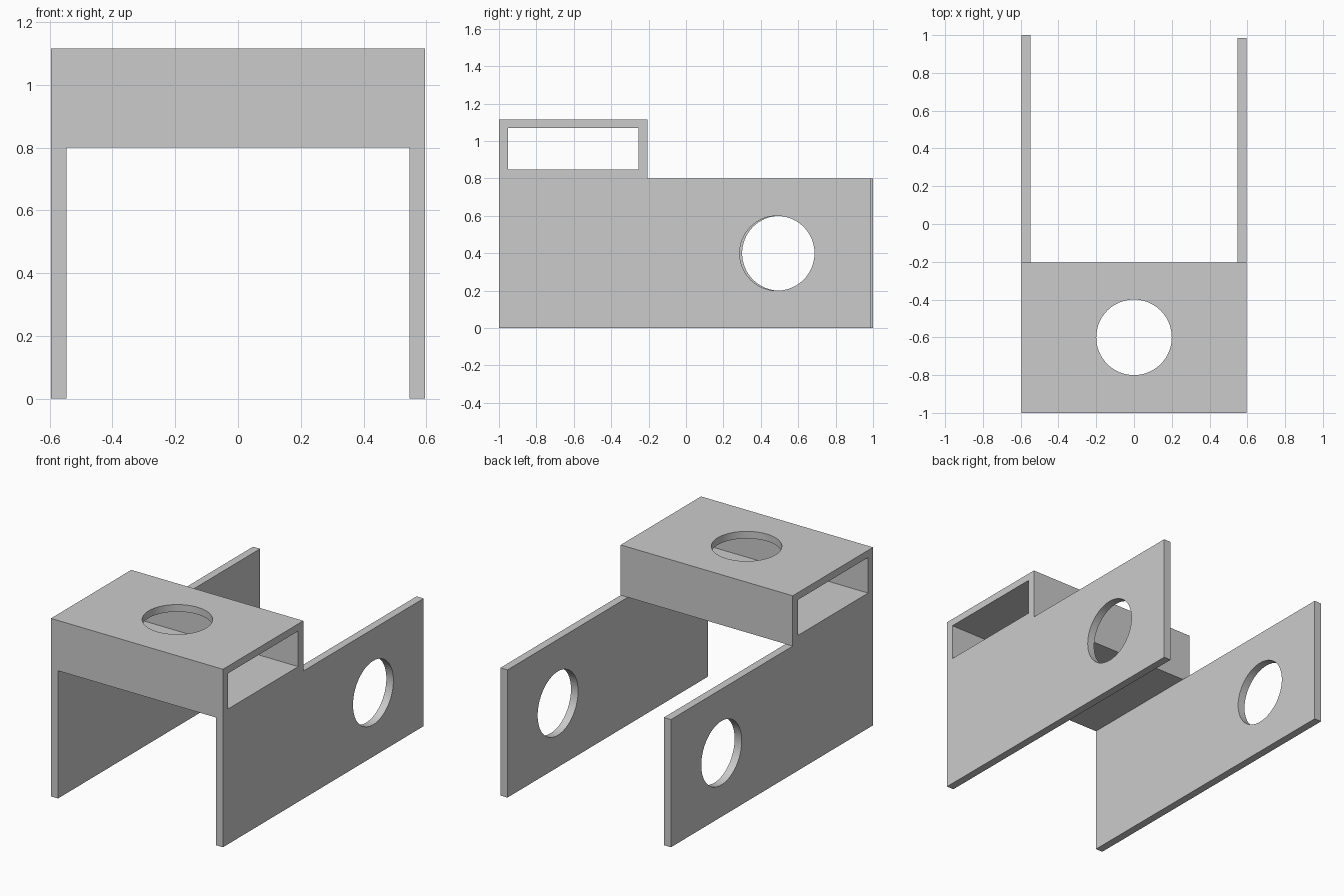
import bpy, bmesh, math
from mathutils import Matrix, Vector

if "Cube" in bpy.data.objects:
    bpy.data.objects.remove(bpy.data.objects["Cube"], do_unlink=True)

grey = bpy.data.materials.new("plain grey")
grey.use_nodes = True
grey.diffuse_color = (0.6, 0.6, 0.6, 1)
grey.node_tree.nodes["Principled BSDF"].inputs["Base Color"].default_value = (0.6, 0.6, 0.6, 1)


def add_object(name, bm):
    bmesh.ops.recalc_face_normals(bm, faces=bm.faces)
    mesh = bpy.data.meshes.new(name)
    bm.to_mesh(mesh)
    bm.free()
    mesh.materials.append(grey)
    obj = bpy.data.objects.new(name, mesh)
    bpy.context.collection.objects.link(obj)
    return obj


def extrude_profile(name, profile, x0, x1):
    """Extrude a closed (y, z) outline along x."""
    bm = bmesh.new()
    face = bm.faces.new([bm.verts.new((x0, y, z)) for y, z in profile])
    result = bmesh.ops.extrude_face_region(bm, geom=[face])
    moved = [v for v in result["geom"] if isinstance(v, bmesh.types.BMVert)]
    bmesh.ops.translate(bm, verts=moved, vec=(x1 - x0, 0, 0))
    return add_object(name, bm)


def rectangle(y0, y1, z0, z1):
    return [(y0, z0), (y1, z0), (y1, z1), (y0, z1)]


def cylinder(name, centre, axis, length):
    bm = bmesh.new()
    turn = Vector((0, 0, 1)).rotation_difference(Vector(axis)).to_matrix().to_4x4()
    bmesh.ops.create_cone(bm, cap_ends=True, segments=64, radius1=hole_radius,
                          radius2=hole_radius, depth=length,
                          matrix=Matrix.Translation(centre) @ turn)
    return add_object(name, bm)


half_width, inner = 0.596, 0.547
box_back, panel_top, top = -0.205, 0.8, 1.115
hole_radius = 0.2

# Body: side panels and raised box share one stepped outline
frame = extrude_profile("panel_frame", [
    (-1, 0), (1, 0), (1, panel_top), (box_back, panel_top),
    (box_back, top), (-1, top)], -half_width, half_width)

cutters = [
    # Space between the panels, open at the back
    extrude_profile("middle_cutter", [
        (-1.2, -0.2), (1.2, -0.2), (1.2, 1.3), (box_back, 1.3),
        (box_back, panel_top), (-1.2, panel_top)], -inner, inner),
    # Tunnel through the raised box
    extrude_profile("tunnel_cutter", rectangle(-0.951, -0.255, 0.847, 1.07), -1, 1),
    # The left panel is slightly shorter
    extrude_profile("trim_cutter", rectangle(0.986, 1.2, -0.2, 1.2), 0.4, 0.8),
    # Round holes
    cylinder("top_hole_cutter", (0, -0.6, 1), (0, 0, 1), 1),
    cylinder("left_hole_cutter", (0.57, 0.487, 0.4), (1, 0, 0), 0.3),
    cylinder("right_hole_cutter", (-0.57, 0.5, 0.4), (1, 0, 0), 0.3),
]

bpy.ops.object.select_all(action="DESELECT")
bpy.context.view_layer.objects.active = frame
frame.select_set(True)
for cutter in cutters:
    cut = frame.modifiers.new(cutter.name, "BOOLEAN")
    cut.operation = "DIFFERENCE"
    cut.solver = "EXACT"
    cut.object = cutter
    bpy.ops.object.modifier_apply(modifier=cut.name)
    bpy.data.objects.remove(cutter, do_unlink=True)

bpy.ops.object.shade_smooth_by_angle(angle=math.radians(30))
